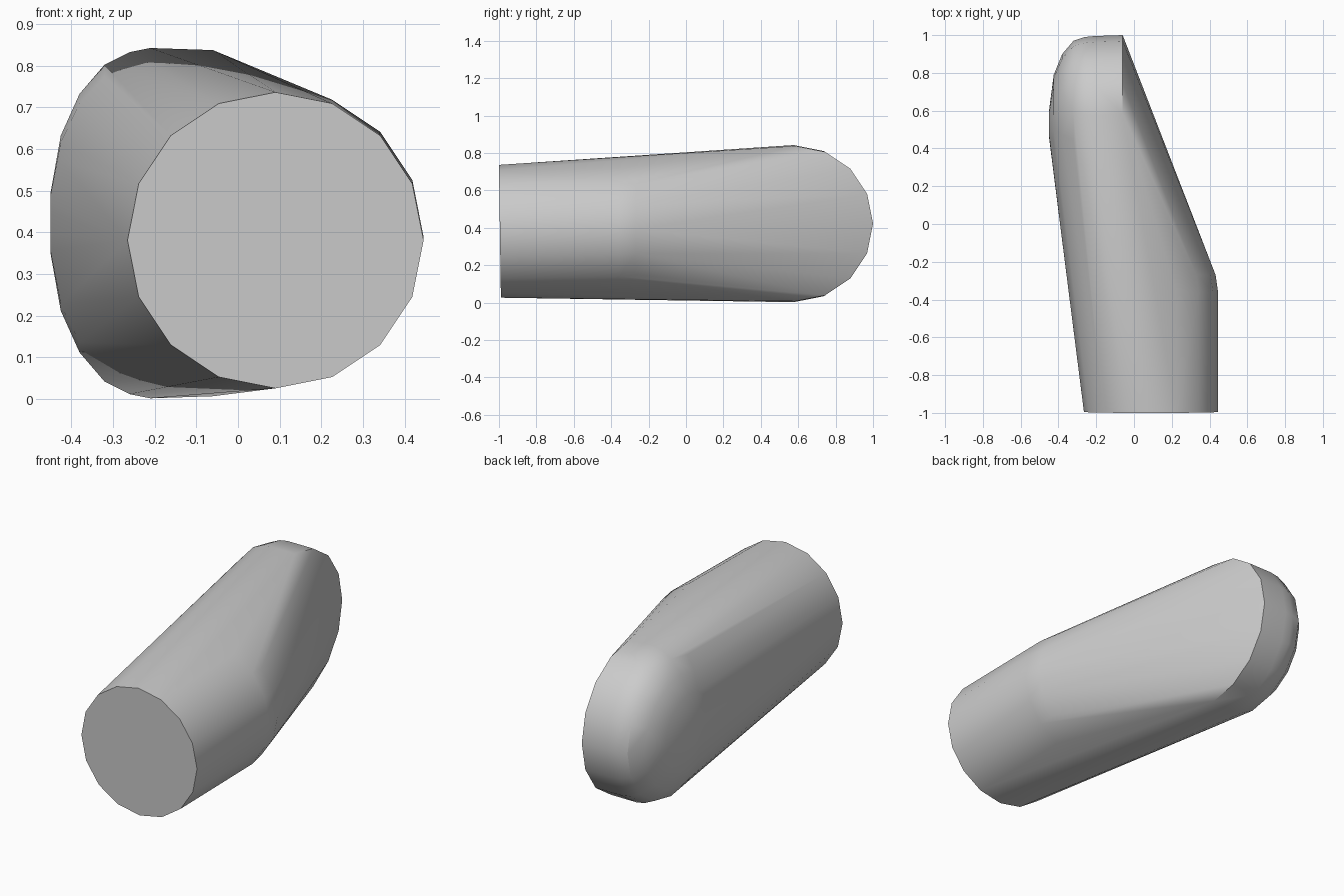
import bpy, bmesh
from math import sin, cos, tau, radians

old = bpy.data.objects.get("Cube")
if old:
    bpy.data.objects.remove(old, do_unlink=True)

grey = bpy.data.materials.new("plain grey")
grey.use_nodes = True
colour = (0.6, 0.6, 0.6, 1)
grey.diffuse_color = colour
grey.node_tree.nodes["Principled BSDF"].inputs["Base Color"].default_value = colour

bm = bmesh.new()


def ring(radius, place, sides=16, turn=0.0):
    """Add a circle of points, placed by a function of its two offsets."""
    for i in range(sides):
        a = tau * (i + turn) / sides
        bm.verts.new(place(radius * cos(a), radius * sin(a)))


# Round flat front end, and the elbow where the straight barrel stops
ring(0.355, lambda u, v: (0.09 + u, -0.995 - 0.015 * v, 0.381 + v))
ring(0.355, lambda u, v: (0.09 + u, -0.36, 0.39 + v))
ring(0.342, lambda u, v: (0.09 + u, -0.27, 0.392 + v))

# Domed side-facing disc at the back: x position, radius, centre y
dome = [(-0.06, 0.415, 0.585), (-0.21, 0.42, 0.575), (-0.26, 0.41, 0.58),
        (-0.32, 0.38, 0.59), (-0.38, 0.31, 0.59), (-0.425, 0.21, 0.58),
        (-0.45, 0.07, 0.53)]
for x, r, y in dome:
    ring(r, lambda u, v: (x, y + u, 0.422 + v))

# Stretch one taut skin over all the rings
hull = bmesh.ops.convex_hull(bm, input=bm.verts[:])
inside = {g for key in ("geom_interior", "geom_unused") for g in hull[key]
          if isinstance(g, bmesh.types.BMVert)}
bmesh.ops.delete(bm, geom=list(inside), context='VERTS')
bmesh.ops.dissolve_limit(bm, angle_limit=radians(0.5), verts=bm.verts[:], edges=bm.edges[:])
bmesh.ops.recalc_face_normals(bm, faces=bm.faces[:])

mesh = bpy.data.meshes.new("bent_capsule")
bm.to_mesh(mesh)
bm.free()
mesh.materials.append(grey)
body = bpy.data.objects.new("bent_capsule", mesh)
bpy.context.collection.objects.link(body)
bpy.context.view_layer.objects.active = body
body.select_set(True)
bpy.ops.object.shade_smooth_by_angle(angle=radians(30))
